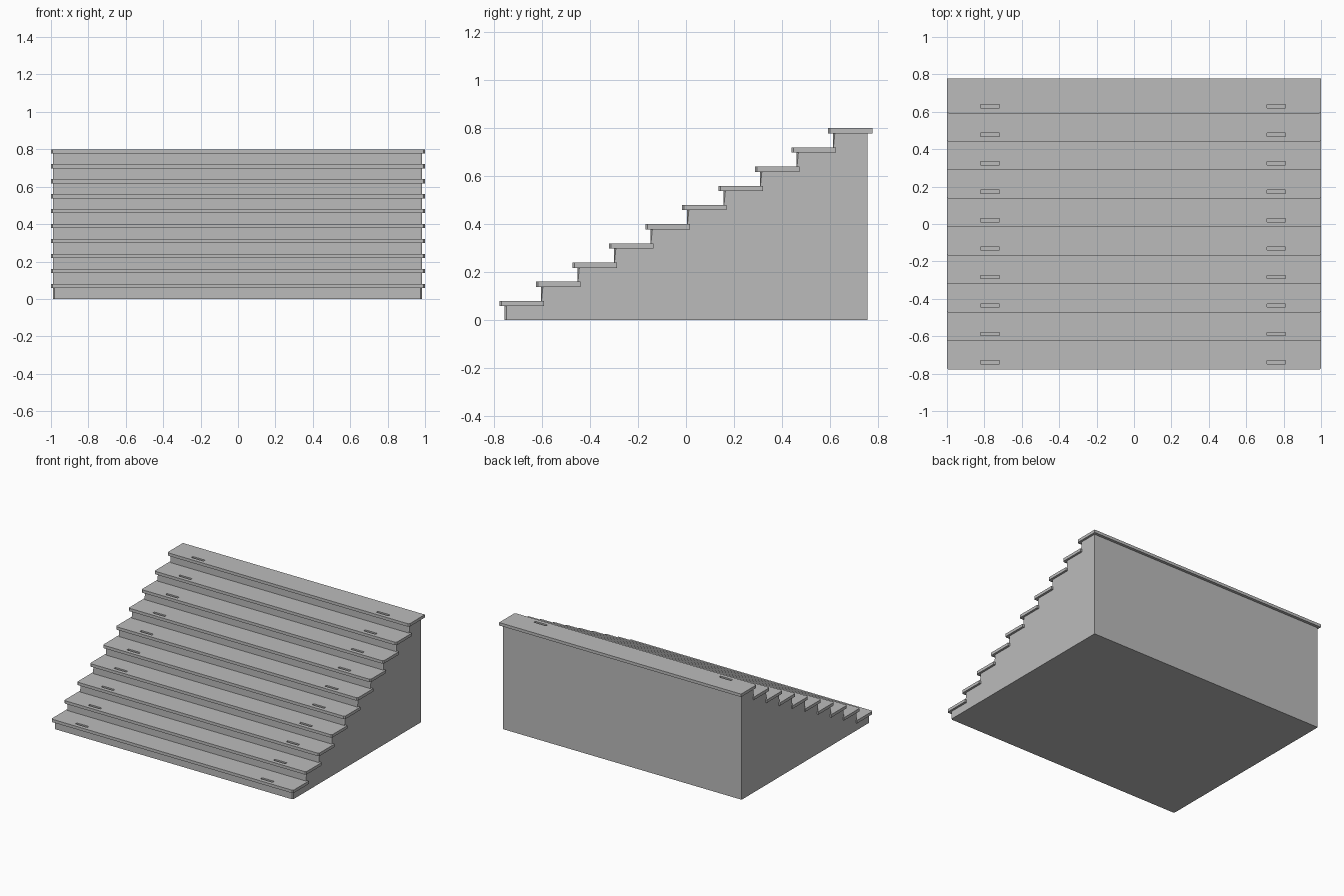
import bpy
import bmesh

STEPS = 10
RUN, RISE = 0.1522, 0.08
TREAD_DEPTH, TREAD_THICK = 0.186, 0.022
BODY_LEFT, BODY_RIGHT = -0.99, 0.984
RISER_START, BODY_BACK = -0.757, 0.757

cube = bpy.data.objects.get("Cube")
if cube:
    bpy.data.objects.remove(cube, do_unlink=True)

grey = bpy.data.materials.new("concrete_grey")
grey.use_nodes = True
colour = (0.5, 0.5, 0.5, 1)
grey.diffuse_color = colour
grey.node_tree.nodes["Principled BSDF"].inputs["Base Color"].default_value = colour


def prism(name, outline, offset):
    """Extrude a closed 3D outline along an offset."""
    bm = bmesh.new()
    face = bm.faces.new([bm.verts.new(p) for p in outline])
    extruded = bmesh.ops.extrude_face_region(bm, geom=[face])["geom"]
    moved = [v for v in extruded if isinstance(v, bmesh.types.BMVert)]
    bmesh.ops.translate(bm, verts=moved, vec=offset)
    bmesh.ops.recalc_face_normals(bm, faces=bm.faces)
    mesh = bpy.data.meshes.new(name)
    bm.to_mesh(mesh)
    bm.free()
    mesh.materials.append(grey)
    obj = bpy.data.objects.new(name, mesh)
    bpy.context.collection.objects.link(obj)
    return obj


def box(name, x0, x1, y0, y1, z0, z1, chamfer=0.0):
    """Box whose two front corners may be chamfered."""
    outline = [(x1, y1, z0), (x0, y1, z0)]
    if chamfer:
        outline += [(x0, y0 + chamfer, z0), (x0 + chamfer, y0, z0),
                    (x1 - chamfer, y0, z0), (x1, y0 + chamfer, z0)]
    else:
        outline += [(x0, y0, z0), (x1, y0, z0)]
    return prism(name, outline, (0, 0, z1 - z0))


# Solid stepped body
profile = [(BODY_LEFT, BODY_BACK, 0), (BODY_LEFT, RISER_START, 0)]
for i in range(STEPS):
    y = RISER_START + i * RUN
    top = (i + 1) * RISE - TREAD_THICK
    profile.append((BODY_LEFT, y, top))
    next_y = y + RUN if i < STEPS - 1 else BODY_BACK
    profile.append((BODY_LEFT, next_y, top))
body = prism("stepped_body", profile, (BODY_RIGHT - BODY_LEFT, 0, 0))

# Chamfer the end edges of each riser
bm = bmesh.new()
bm.from_mesh(body.data)
corners = [e for e in bm.edges
           if abs(e.verts[0].co.z - e.verts[1].co.z) > 0.01
           and e.verts[0].co.y < BODY_BACK - 0.01]
bmesh.ops.bevel(bm, geom=corners, offset=0.008, segments=1, affect='EDGES')
bm.to_mesh(body.data)
bm.free()

# Overhanging treads with a narrow slot near each end
for i in range(STEPS):
    front = -0.778 + i * RUN
    top = (i + 1) * RISE
    tread = box(f"tread_{i + 1}", -1, 1, front, front + TREAD_DEPTH,
                top - TREAD_THICK, top, 0.008)
    slot_y = -0.74 + i * RUN
    for side, x in (("right", -0.77), ("left", 0.76)):
        cutter = box(f"{side}_slot_cutter_{i + 1}", x - 0.05, x + 0.05,
                     slot_y - 0.009, slot_y + 0.009, top - 0.018, top + 0.01)
        cutter.hide_render = True
        cutter.hide_set(True)
        cut = tread.modifiers.new(f"{side}_slot", 'BOOLEAN')
        cut.operation = 'DIFFERENCE'
        cut.solver = 'EXACT'
        cut.object = cutter
